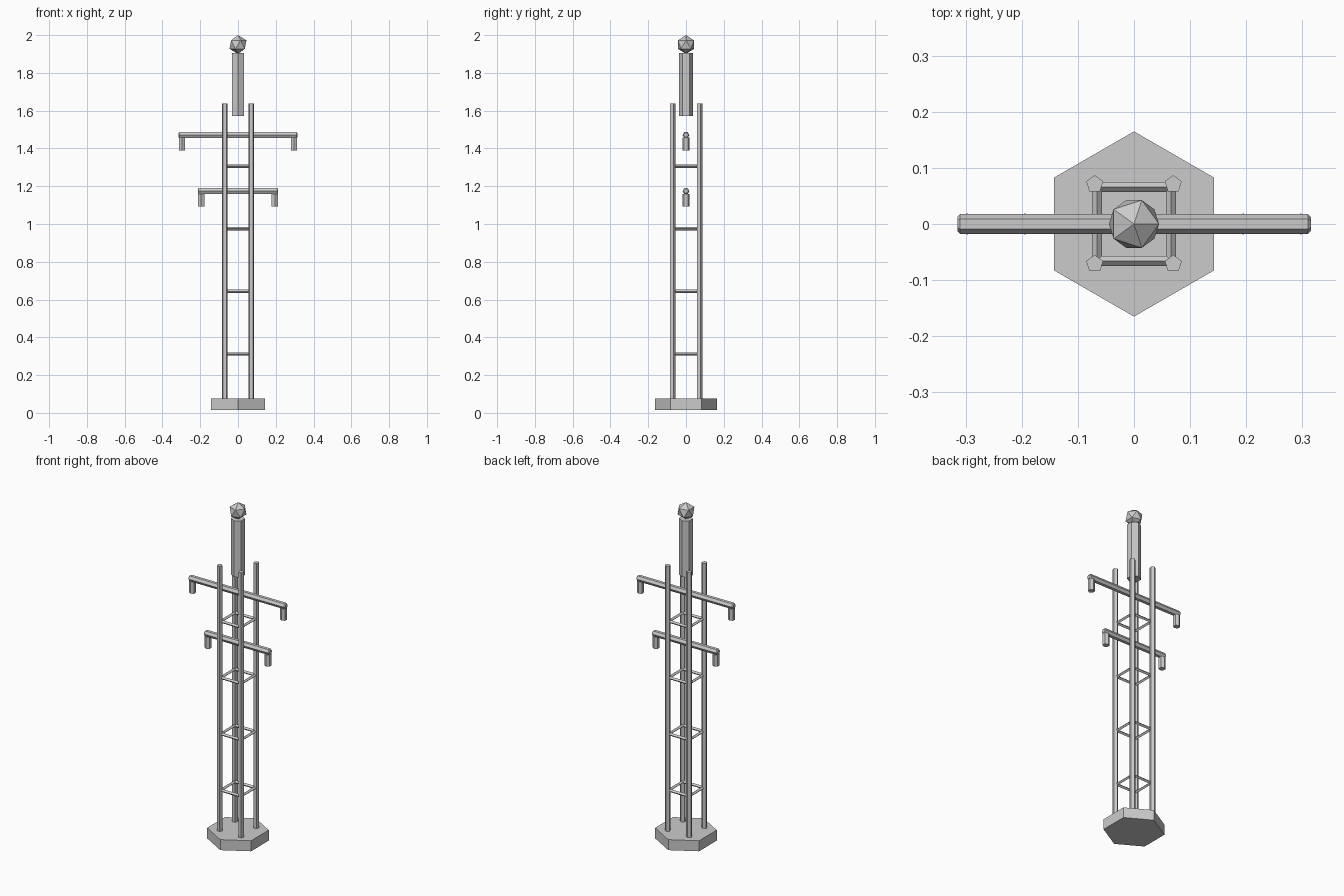
import bpy
from math import pi

if "Cube" in bpy.data.objects:
    bpy.data.objects.remove(bpy.data.objects["Cube"])


def rod(name, sides, radius, length, loc, rot=(0, 0, 0)):
    """Low-poly prism centred on loc, along z unless rotated."""
    bpy.ops.mesh.primitive_cylinder_add(vertices=sides, radius=radius, depth=length,
                                        location=loc, rotation=rot)
    ob = bpy.context.object
    ob.name = name
    return ob


def upright(name, sides, radius, z0, z1, x=0, y=0):
    return rod(name, sides, radius, z1 - z0, (x, y, (z0 + z1) / 2))


# Hexagonal foot
upright("base", 6, 0.165, 0.014, 0.076)

# Four pentagonal legs
for x in (-0.07, 0.07):
    for y in (-0.071, 0.071):
        upright("leg", 5, 0.016, 0.06, 1.637, x, y)

# Square rings of thin rungs
for i in range(4):
    z = 0.312 + i * 0.3315
    for s in (-1, 1):
        rod("rung_x", 4, 0.009, 0.14, (0, s * 0.066, z), (0, pi / 2, 0))
        rod("rung_y", 4, 0.009, 0.14, (s * 0.066, 0, z), (pi / 2, 0, 0))

# Cross arms with slightly tapered ends, each with two hanging insulators
for z, half, hang_x in ((1.471, 0.315, 0.297), (1.174, 0.213, 0.195)):
    arm = rod("cross_arm", 6, 0.018, 2 * half, (0, 0, z), (0, pi / 2, 0))
    bev = arm.modifiers.new("end_chamfer", "BEVEL")
    bev.width = 0.005
    bev.segments = 1
    bev.limit_method = 'ANGLE'
    bev.angle_limit = 1.3
    for s in (-1, 1):
        upright("insulator", 6, 0.019, z - 0.082, z - 0.014, s * hang_x)

# Upper mast and finial
upright("mast", 6, 0.038, 1.573, 1.905)
bpy.ops.mesh.primitive_ico_sphere_add(subdivisions=1, radius=0.05, location=(0, 0, 1.95))
bpy.context.object.name = "finial"
